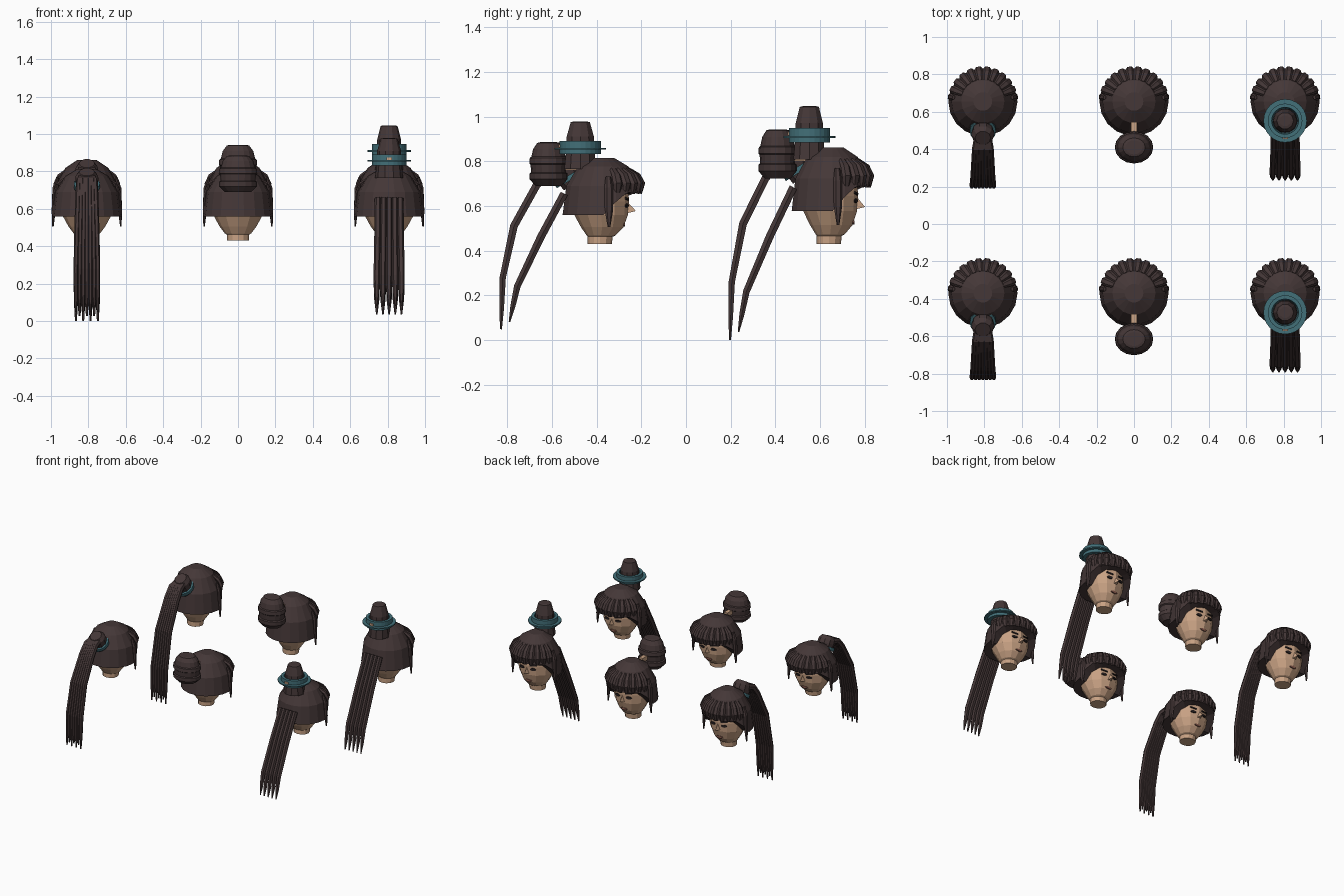
import bpy, bmesh
from math import sin, cos, pi, radians
from mathutils import Matrix, Vector

cube = bpy.data.objects.get("Cube")
if cube:
    bpy.data.objects.remove(cube)


def material(name, rgb):
    m = bpy.data.materials.new(name)
    m.use_nodes = True
    m.diffuse_color = (*rgb, 1)
    m.node_tree.nodes["Principled BSDF"].inputs["Base Color"].default_value = (*rgb, 1)
    return m


HAIR = material("dark brown hair", (0.058, 0.038, 0.038))
SKIN = material("tan skin", (0.58, 0.36, 0.23))
TEAL = material("teal band", (0.055, 0.16, 0.19))
DARK = material("dark eye", (0.02, 0.014, 0.014))
LIPS = material("brown lips", (0.26, 0.11, 0.08))

NECK = 0.43            # height of the neck base, where taller heads stretch from
place = Matrix()       # placement of the head being built


def finish(name, bm, mat, local=Matrix()):
    bmesh.ops.remove_doubles(bm, verts=bm.verts, dist=1e-5)
    bmesh.ops.transform(bm, matrix=place @ local, verts=bm.verts)
    bmesh.ops.recalc_face_normals(bm, faces=bm.faces)
    mesh = bpy.data.meshes.new(name)
    bm.to_mesh(mesh)
    bm.free()
    mesh.materials.append(mat)
    obj = bpy.data.objects.new(name, mesh)
    bpy.context.collection.objects.link(obj)


def skin_rings(name, rings, mat, local=Matrix(), caps=True):
    """Bridge equal rings of points into one surface."""
    bm = bmesh.new()
    loops = [[bm.verts.new(p) for p in ring] for ring in rings]
    n = len(loops[0])
    for a, b in zip(loops, loops[1:]):
        for i in range(n):
            j = (i + 1) % n
            bm.faces.new((a[i], a[j], b[j], b[i]))
    if caps:
        bm.faces.new(loops[0])
        bm.faces.new(loops[-1])
    finish(name, bm, mat, local)


def oval(rx, ry, z, n, yc=0):
    return [Vector((rx * cos(2 * pi * i / n), yc + ry * sin(2 * pi * i / n), z))
            for i in range(n)]


def lathe(name, profile, mat, local=Matrix(), n=16, sy=1, caps=True):
    skin_rings(name, [oval(r, r * sy, z, n) for r, z in profile], mat, local, caps)


def strand(name, path, sizes, mat, local=Matrix(), n=6):
    """Sweep an oval of (width, depth) along a path that bends in y and z."""
    path = [Vector(p) for p in path]
    rings = []
    for i, (p, (w, d)) in enumerate(zip(path, sizes)):
        t = path[min(i + 1, len(path) - 1)] - path[max(i - 1, 0)]
        side = Vector((0, -t.z, t.y)).normalized()
        rings.append([p + Vector((w * cos(2 * pi * k / n), 0, 0))
                      + side * d * sin(2 * pi * k / n) for k in range(n)])
    skin_rings(name, rings, mat, local)


def box(name, loc, size, mat, turn=0, roll=0):
    bm = bmesh.new()
    bmesh.ops.create_cube(bm, size=1, matrix=Matrix.Diagonal((*size, 1)))
    finish(name, bm, mat, Matrix.Translation(loc) @ Matrix.Rotation(turn, 4, 'Z')
           @ Matrix.Rotation(roll, 4, 'Y'))


def plate(name, loc, w, h, mat, turn=0):
    bm = bmesh.new()
    bmesh.ops.create_cone(bm, cap_ends=True, segments=8, radius1=1, radius2=1, depth=0.008)
    finish(name, bm, mat, Matrix.Translation(loc) @ Matrix.Rotation(turn, 4, 'Z')
           @ Matrix.Rotation(pi / 2, 4, 'X') @ Matrix.Diagonal((w, h, 1, 1)))


def face():
    # Neck, jaw and skull: height, half width, back, front
    rows = [(0.43, 0.058, -0.07, 0.038), (0.462, 0.06, -0.07, 0.042),
            (0.468, 0.07, -0.075, 0.055), (0.505, 0.098, -0.1, 0.09),
            (0.56, 0.128, -0.13, 0.11), (0.62, 0.138, -0.14, 0.115),
            (0.7, 0.135, -0.14, 0.11), (0.76, 0.08, -0.08, 0.07)]
    skin_rings("head", [oval(w, (f - b) / 2, z, 12, (f + b) / 2) for z, w, b, f in rows], SKIN)
    # Wedge nose
    bm = bmesh.new()
    pts = [(0, 0.108, 0.618), (-0.017, 0.1, 0.566), (0.017, 0.1, 0.566), (0, 0.146, 0.577)]
    v = [bm.verts.new(p) for p in pts]
    for f in ((0, 1, 3), (0, 3, 2), (1, 2, 3), (0, 2, 1)):
        bm.faces.new([v[i] for i in f])
    finish("nose", bm, SKIN)
    # Eyes, brows and mouth
    for s in (-1, 1):
        plate("eye", (s * 0.047, 0.105, 0.602), 0.022, 0.009, DARK, -s * radians(14))
        box("eyebrow", (s * 0.047, 0.106, 0.631), (0.05, 0.008, 0.009), DARK,
            -s * radians(14), -s * radians(8))
    plate("mouth", (0, 0.094, 0.515), 0.027, 0.008, LIPS)


def hair():
    # Cap whose lower edge rises over the face
    rings = []
    for r, z in [(0.05, 0.814), (0.115, 0.776), (0.168, 0.69), (0.185, 0.56), (0.115, 0.56)]:
        ring = oval(r, r, z, 18)
        for p in ring:
            if z < 0.68:
                lift = min(max(p.y / 0.11, 0), 1)
                p.z += 0.1 * lift
                p.y -= 0.012 * lift
        rings.append(ring)
    skin_rings("hair_cap", rings, HAIR)
    # Chunky fringe locks
    count = 10
    for i in range(count):
        turn = Matrix.Rotation(radians(-68 + 136 * i / (count - 1)), 4, 'Z')
        strand("fringe_lock", [(0, 0.115, 0.765), (0, 0.155, 0.735), (0, 0.174, 0.7), (0, 0.166, 0.655)],
               [(0.016, 0.008), (0.022, 0.015), (0.023, 0.016), (0.014, 0.008)], HAIR, turn)
    # Long lock before each ear
    for s in (-1, 1):
        turn = Matrix.Rotation(-s * radians(82), 4, 'Z')
        strand("side_lock", [(0, 0.158, 0.73), (0, 0.174, 0.68), (0, 0.18, 0.58), (0, 0.183, 0.505)],
               [(0.012, 0.008), (0.02, 0.012), (0.019, 0.01), (0.006, 0.004)], HAIR, turn)


def long_tail():
    # Tilted knot with a band, feeding narrow strands
    tilt = Matrix.Translation((0, -0.165, 0.745)) @ Matrix.Rotation(radians(30), 4, 'X')
    lathe("tail_knot", [(0.05, -0.06), (0.062, 0.01), (0.06, 0.035), (0.042, 0.06)], HAIR, tilt, 10)
    lathe("tail_band", [(0.05, -0.035), (0.07, -0.035), (0.07, -0.012), (0.05, -0.012),
                        (0.05, -0.035)], TEAL, tilt, 16, caps=False)
    path = [(-0.2, 0.765), (-0.25, 0.75), (-0.3, 0.69), (-0.4, 0.51), (-0.45, 0.28), (-0.455, 0.14)]
    spread = [0.6, 0.75, 0.8, 0.9, 1, 1]
    for i in range(7):
        x = (i - 3) * 0.0195
        tip = 0.048 + 0.025 * (i % 2)
        pts = [(x * s, y, z) for s, (y, z) in zip(spread, path)] + [(x, -0.458, tip)]
        strand("tail_strand", pts, [(0.014, 0.02)] * 4 + [(0.013, 0.016), (0.011, 0.012),
                                                          (0.005, 0.005)], HAIR)


def bun():
    # Oval bun with raised bands, held by a small tie
    lathe("bun", [(0.07, 0.69), (0.102, 0.72), (0.102, 0.745), (0.093, 0.75), (0.096, 0.785),
                  (0.103, 0.79), (0.1, 0.815), (0.092, 0.82), (0.082, 0.855), (0.06, 0.882),
                  (0.045, 0.885)], HAIR, Matrix.Translation((0, -0.245, 0)), 16, 0.84)
    box("bun_tie", (0, -0.145, 0.775), (0.03, 0.07, 0.03), SKIN)


def topknot():
    # Upright knot inside a wide ring
    at = Matrix.Translation((0, -0.103, 0))
    lathe("topknot", [(0.075, 0.765), (0.066, 0.85), (0.064, 0.91), (0.045, 0.975), (0.03, 0.978)],
          HAIR, at, 10)
    lathe("topknot_ring", [(0.064, 0.833), (0.092, 0.833), (0.092, 0.89), (0.072, 0.89),
                           (0.064, 0.833)], TEAL, at, 24, caps=False)
    lathe("ring_rim", [(0.088, 0.852), (0.116, 0.852), (0.116, 0.86), (0.088, 0.86),
                       (0.088, 0.852)], TEAL, at, 24, caps=False)
    box("ring_clasp", (0, -0.195, 0.868), (0.03, 0.012, 0.014), SKIN)
    # Broad loose tail of five pointed strands
    for i in range(5):
        x = (i - 2) * 0.033
        pts = [(x * 0.9, -0.175, 0.655), (x * 0.93, -0.28, 0.46), (x, -0.385, 0.24),
               (x, -0.405, 0.15), (x, -0.42, 0.08)]
        strand("loose_strand", pts, [(0.018, 0.02), (0.018, 0.02), (0.0175, 0.017),
                                     (0.014, 0.013), (0.004, 0.004)], HAIR)


# Two rows of heads, the second taller; one hairstyle per column
for row_y, stretch in ((-0.37, 1), (0.655, 1.125)):
    for column_x, style in ((-0.808, long_tail), (0, bun), (0.808, topknot)):
        place = (Matrix.Translation((column_x, row_y, NECK))
                 @ Matrix.Diagonal((1, 1, stretch, 1)) @ Matrix.Translation((0, 0, -NECK)))
        face()
        hair()
        style()
